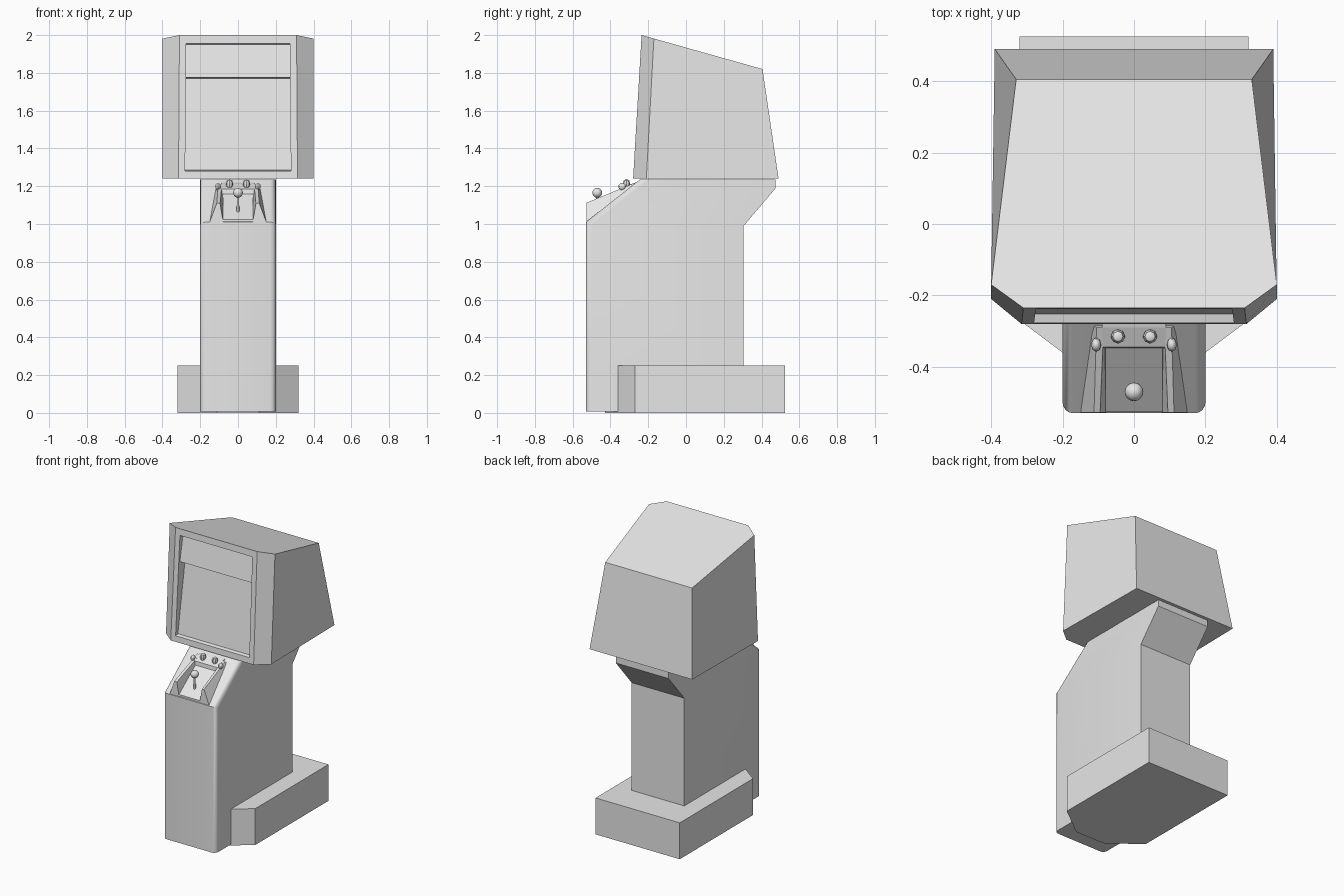
import bpy, bmesh, math
from mathutils import Vector

if "Cube" in bpy.data.objects:
    bpy.data.objects.remove(bpy.data.objects["Cube"])

grey = bpy.data.materials.new("plain grey")
grey.diffuse_color = (0.8, 0.8, 0.8, 1)
grey.use_nodes = True
grey.node_tree.nodes["Principled BSDF"].inputs["Base Color"].default_value = grey.diffuse_color


def finish(name, bm, smooth=None):
    bmesh.ops.remove_doubles(bm, verts=bm.verts, dist=0.0005)
    bmesh.ops.recalc_face_normals(bm, faces=bm.faces)
    me = bpy.data.meshes.new(name)
    bm.to_mesh(me)
    bm.free()
    ob = bpy.data.objects.new(name, me)
    bpy.context.collection.objects.link(ob)
    me.materials.append(grey)
    if smooth:
        bpy.ops.object.select_all(action='DESELECT')
        ob.select_set(True)
        bpy.context.view_layer.objects.active = ob
        bpy.ops.object.shade_smooth_by_angle(angle=math.radians(smooth))
    return ob


def loft(bm, a, b):
    """Closed solid between two matching rings of points."""
    va, vb = [bm.verts.new(p) for p in a], [bm.verts.new(p) for p in b]
    bm.faces.new(va[::-1])
    bm.faces.new(vb)
    for i in range(len(a)):
        j = (i + 1) % len(a)
        bm.faces.new((va[i], va[j], vb[j], vb[i]))


def mirrored(half):
    return half + [(-x, y) for x, y in reversed(half)]


# base plinth with chamfered front
bm = bmesh.new()
ring = mirrored([(0.11, -0.43), (0.2, -0.36), (0.32, -0.27), (0.32, 0.525)])
loft(bm, [(x, y, 0) for x, y in ring], [(x, y, 0.25) for x, y in ring])
finish("base_plinth", bm)

# pedestal body: side profile with rounded front edges
bm = bmesh.new()
prof = [(-0.53, 0.008), (-0.53, 1.01), (-0.245, 1.235), (0.475, 1.235),
        (0.475, 1.19), (0.305, 0.99), (0.305, 0.008)]
loft(bm, [(-0.2, y, z) for y, z in prof], [(0.2, y, z) for y, z in prof])
edges = [e for e in bm.edges
         if abs(e.verts[0].co.x - e.verts[1].co.x) < 0.01
         and all(v.co.y < -0.2 for v in e.verts)]
bmesh.ops.bevel(bm, geom=edges, offset=0.03, segments=4, profile=0.5, affect='EDGES')
finish("pedestal_body", bm, 30)

# monitor housing: tapered shell with a recessed screen opening
bm = bmesh.new()


def front(x, z, d=0.0):
    return Vector((x, -0.28 + 0.045 * (z - 1.24) / 0.76 + d, z))


def face(pts):
    bm.faces.new([bm.verts.new(p) for p in pts])


low = [(x, y, 1.24) for x, y in mirrored([(0.315, -0.28), (0.4, -0.21), (0.39, 0.49)])]
high = [(x, y, 2.0 - (y + 0.235) * 0.281)
        for x, y in mirrored([(0.31, -0.235), (0.4, -0.17), (0.33, 0.405)])]
face(low)
face(high)
for i in range(5):
    face([low[i], low[i + 1], high[i + 1], high[i]])
outer = [low[5], low[0], high[0], high[5]]
inner = [front(x, z) for x, z in ((-0.28, 1.28), (0.28, 1.28), (0.275, 1.955), (-0.275, 1.955))]
for i in range(4):
    j = (i + 1) % 4
    face([outer[i], outer[j], inner[j], inner[i]])
# recess profile (depth, height): marquee ledge above, leaning screen below
rec = [(0, 1.955), (0.035, 1.95), (0.012, 1.775), (0.07, 1.77), (0.025, 1.285), (0, 1.28)]
wide = [0.28 - 0.005 * (z - 1.28) / 0.675 for d, z in rec]
right = [front(w, z, d) for w, (d, z) in zip(wide, rec)]
left = [front(-w, z, d) for w, (d, z) in zip(wide, rec)]
for i in range(5):
    face([left[i], right[i], right[i + 1], left[i + 1]])
face(left)
face(right)
finish("monitor_housing", bm)

# control panel side cheeks: tapered fins on the sloped deck
bm = bmesh.new()
for s in (-1, 1):
    loft(bm,
         [(s * 0.15, -0.528, 1.01), (s * 0.078, -0.528, 1.01),
          (s * 0.095, -0.528, 1.108), (s * 0.112, -0.528, 1.112)],
         [(s * 0.118, -0.28, 1.195), (s * 0.08, -0.28, 1.195),
          (s * 0.085, -0.29, 1.21), (s * 0.105, -0.29, 1.21)])
finish("control_cheeks", bm)

# button shelf at the back of the control tray
bm = bmesh.new()
shelf = [(-0.35, 1.14), (-0.345, 1.185), (-0.29, 1.212), (-0.25, 1.225)]
loft(bm, [(-0.09, y, z) for y, z in shelf], [(0.09, y, z) for y, z in shelf])
finish("button_shelf", bm)

# tray floor
bm = bmesh.new()
floor = [(-0.526, 1.01), (-0.526, 1.025), (-0.34, 1.165), (-0.34, 1.15)]
loft(bm, [(-0.08, y, z) for y, z in floor], [(0.08, y, z) for y, z in floor])
finish("control_tray", bm)


def ball(name, loc, scale, u, v):
    bm = bmesh.new()
    bmesh.ops.create_uvsphere(bm, u_segments=u, v_segments=v, radius=1)
    bmesh.ops.scale(bm, vec=scale, verts=bm.verts)
    bmesh.ops.translate(bm, vec=loc, verts=bm.verts)
    finish(name, bm, 40)


# joystick
ball("joystick_knob", (0, -0.47, 1.165), (0.026,) * 3, 16, 10)
bm = bmesh.new()
bmesh.ops.create_cone(bm, cap_ends=True, segments=8, radius1=0.007, radius2=0.006, depth=0.1)
bmesh.ops.translate(bm, vec=(0, -0.47, 1.11), verts=bm.verts)
finish("joystick_stick", bm, 50)

# top and side buttons
for s, side in ((-1, "left"), (1, "right")):
    ball(side + "_top_button", (s * 0.045, -0.315, 1.212), (0.02, 0.02, 0.026), 8, 4)
    ball(side + "_side_button", (s * 0.106, -0.338, 1.198), (0.014, 0.02, 0.02), 8, 6)
